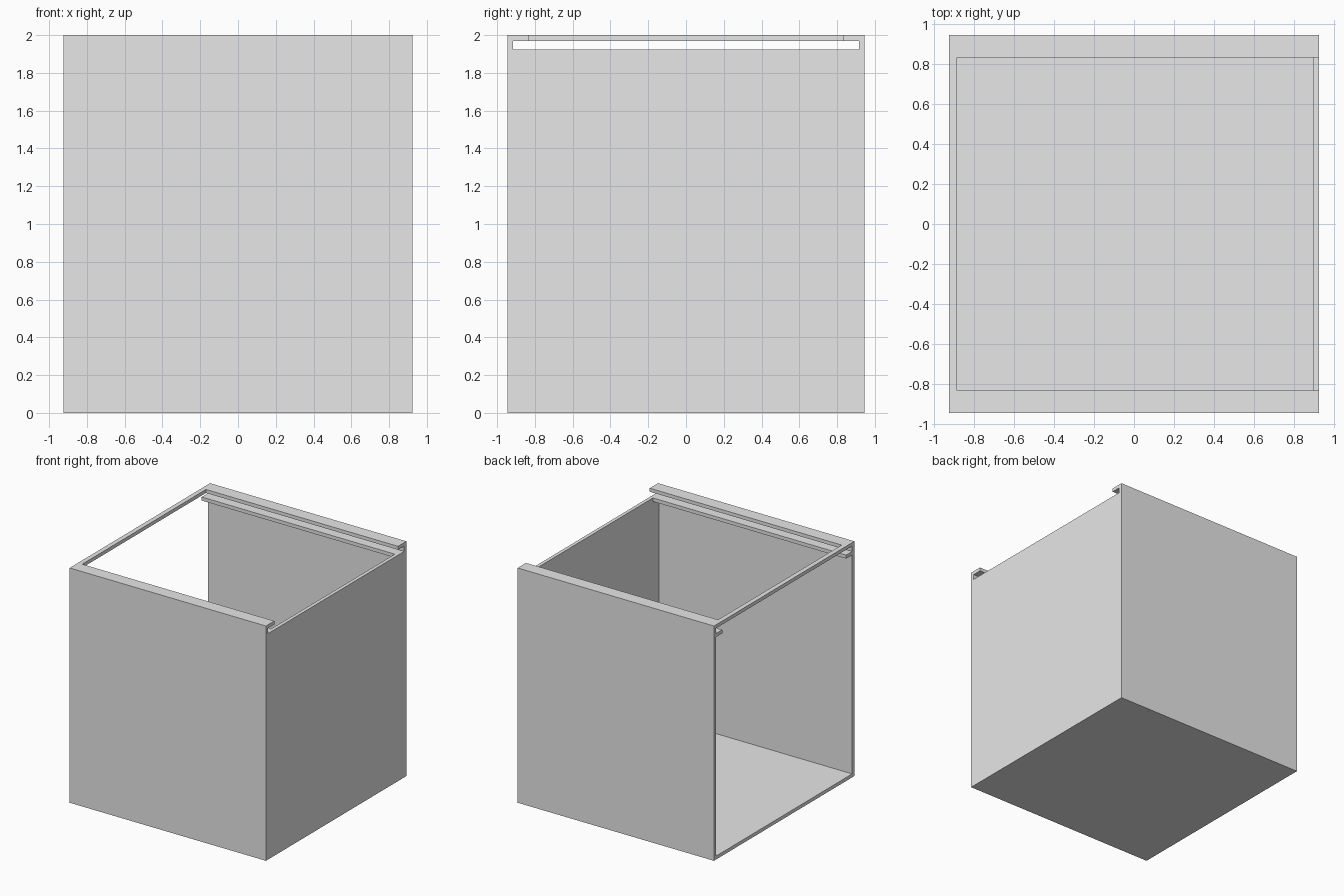
import bpy
import bmesh
from mathutils import Vector

cube = bpy.data.objects.get("Cube")
if cube:
    bpy.data.objects.remove(cube, do_unlink=True)

grey = bpy.data.materials.new("light_grey")
grey.use_nodes = True
grey.diffuse_color = (0.8, 0.8, 0.8, 1)
grey.node_tree.nodes["Principled BSDF"].inputs["Base Color"].default_value = grey.diffuse_color

# Overall half sizes and shared levels
X, Y, H = 0.925, 0.945, 2.0
T = 0.03                  # sheet thickness
LIP = 0.833               # inner edge of the lips and rails
SLOT_LOW, SLOT_HIGH = 1.925, 1.97


def box(name, low, high):
    """Axis-aligned box between two corners."""
    low, high = Vector(low), Vector(high)
    bm = bmesh.new()
    bmesh.ops.create_cube(bm, size=1)
    for v in bm.verts:
        v.co = (low + high) / 2 + v.co * (high - low)
    mesh = bpy.data.meshes.new(name)
    bm.to_mesh(mesh)
    bm.free()
    mesh.materials.append(grey)
    obj = bpy.data.objects.new(name, mesh)
    bpy.context.collection.objects.link(obj)
    return obj


def side_box(name, side, x0, x1, y_in, y_out, z0, z1):
    """Box on the front (-1) or back (+1) side."""
    ys = sorted((side * y_in, side * y_out))
    return box(name, (x0, ys[0], z0), (x1, ys[1], z1))


# Floor and the closed, lower end wall
box("floor", (-X, -Y + T, 0), (X - T, Y - T, T))
box("end_wall", (X - T, -Y + T, 0), (X, Y - T, SLOT_LOW))

# Side walls, each with a lip and a rail forming the lid groove
for label, side in (("front", -1), ("back", 1)):
    side_box(label + "_wall", side, -X, X, Y - T, Y, 0, H)
    side_box(label + "_lip", side, -X, X, LIP, Y - T, SLOT_HIGH, H)
    side_box(label + "_rail", side, -X, X - T, LIP, Y - T, SLOT_LOW - T, SLOT_LOW)

# Bar joining the lips above the open end
box("open_end_bar", (-X, -LIP, SLOT_HIGH), (-X + 0.04, LIP, H))
